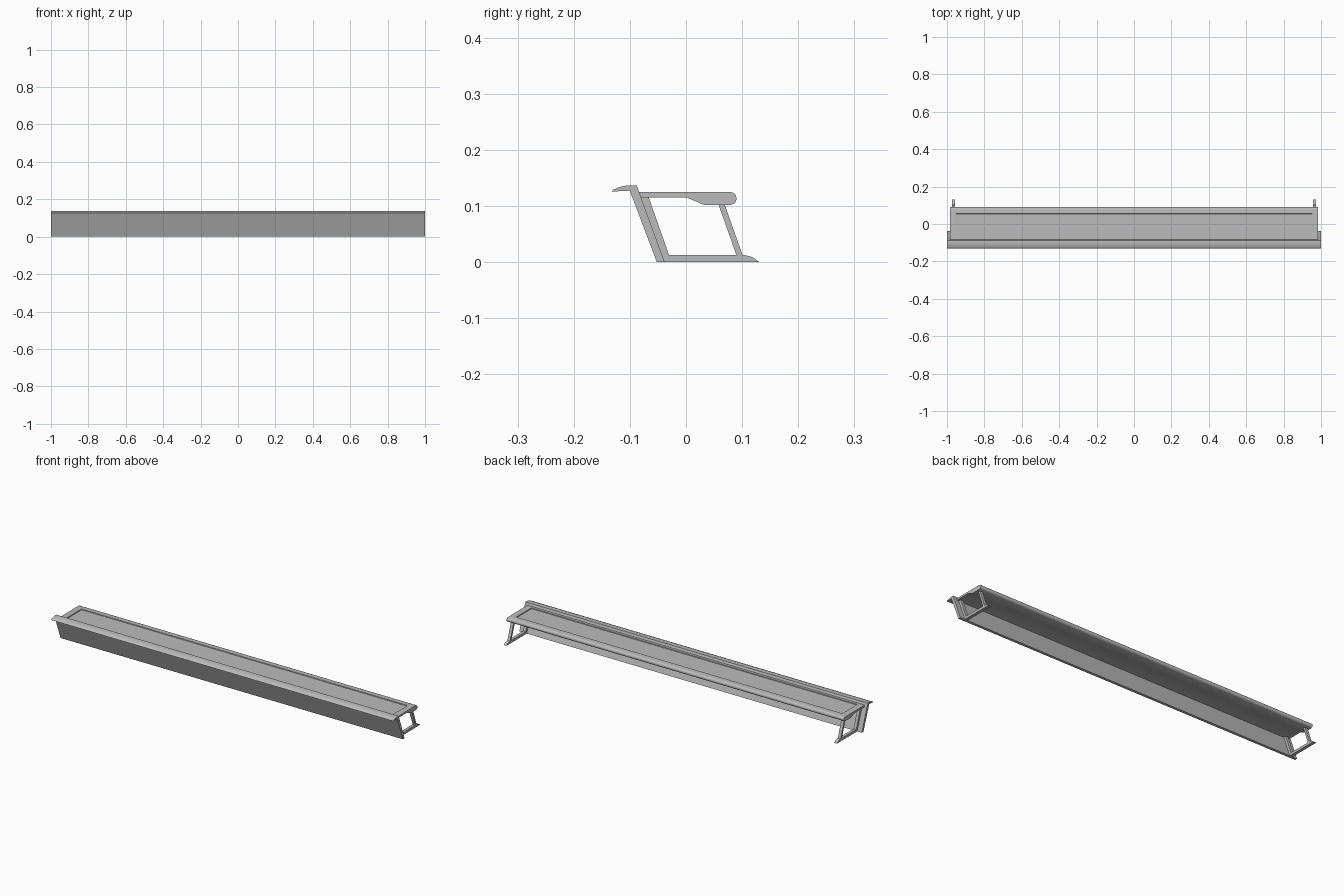
import bpy, bmesh, math

cube = bpy.data.objects.get("Cube")
if cube:
    bpy.data.objects.remove(cube, do_unlink=True)

# Single plain grey finish
grey = bpy.data.materials.new("plain grey")
grey.use_nodes = True
colour = (0.5, 0.5, 0.5, 1)
grey.diffuse_color = colour
bsdf = next(n for n in grey.node_tree.nodes if n.type == 'BSDF_PRINCIPLED')
bsdf.inputs["Base Color"].default_value = colour


def extrude_profile(name, profile, x0, x1, detail=None):
    """Extrude a (y, z) outline along x, optionally refining the mesh."""
    bm = bmesh.new()
    face = bm.faces.new([bm.verts.new((x0, y, z)) for y, z in profile])
    res = bmesh.ops.extrude_face_region(bm, geom=[face], use_keep_orig=True)
    verts = [v for v in res["geom"] if isinstance(v, bmesh.types.BMVert)]
    bmesh.ops.translate(bm, verts=verts, vec=(x1 - x0, 0, 0))
    bmesh.ops.recalc_face_normals(bm, faces=bm.faces)
    if detail:
        detail(bm)
    mesh = bpy.data.meshes.new(name)
    bm.to_mesh(mesh)
    bm.free()
    mesh.materials.append(grey)
    obj = bpy.data.objects.new(name, mesh)
    bpy.context.collection.objects.link(obj)
    bpy.ops.object.select_all(action='DESELECT')
    obj.select_set(True)
    bpy.context.view_layer.objects.active = obj
    bpy.ops.object.shade_smooth_by_angle(angle=math.radians(35))
    return obj


# Leaning front panel with a curved lip along its top
extrude_profile("front_panel", [
    (-0.052, 0.0), (-0.100, 0.127), (-0.132, 0.126), (-0.130, 0.129),
    (-0.121, 0.133), (-0.112, 0.1355), (-0.102, 0.137), (-0.088, 0.137),
    (-0.038, 0.0)], -1.0, 1.0)


# Worktop with a rounded rear edge and a shallow recessed field
def recess(bm):
    bm.faces.ensure_lookup_table()
    top = max(bm.faces, key=lambda f: f.normal.z * f.calc_area())
    bmesh.ops.inset_individual(bm, faces=[top], thickness=0.015)
    for v in top.verts:
        v.co.x = math.copysign(0.952, v.co.x)
        v.co.y = -0.070 if v.co.y < 0 else 0.055
    bmesh.ops.inset_individual(bm, faces=[top], thickness=0.001, depth=0)
    for v in top.verts:
        v.co.z -= 0.004


r, cy, cz = 0.0115, 0.0785, 0.1135
rear_edge = [(cy + r * math.cos(a), cz + r * math.sin(a))
             for a in (math.radians(90 - 180 * i / 10) for i in range(11))]
extrude_profile("worktop", [(-0.0835, 0.125)] + rear_edge
                + [(0.032, 0.102), (0.002, 0.115), (-0.080, 0.115)],
                -0.985, 0.985, recess)

# Open support frame at each end
frame_parts = {
    "front_post": [(-0.083, 0.117), (-0.067, 0.117), (-0.030, 0.012), (-0.045, 0.012)],
    "rear_post": [(0.0575, 0.104), (0.0685, 0.104), (0.101, 0.012), (0.090, 0.012)],
    "floor_bar": [(-0.042, 0.0), (-0.045, 0.013), (0.101, 0.013),
                  (0.112, 0.011), (0.120, 0.008), (0.131, 0.0)],
}
for side, sx in (("left", 1), ("right", -1)):
    for part, profile in frame_parts.items():
        extrude_profile(f"{side}_{part}", profile, sx * 0.957, sx * 0.973)
